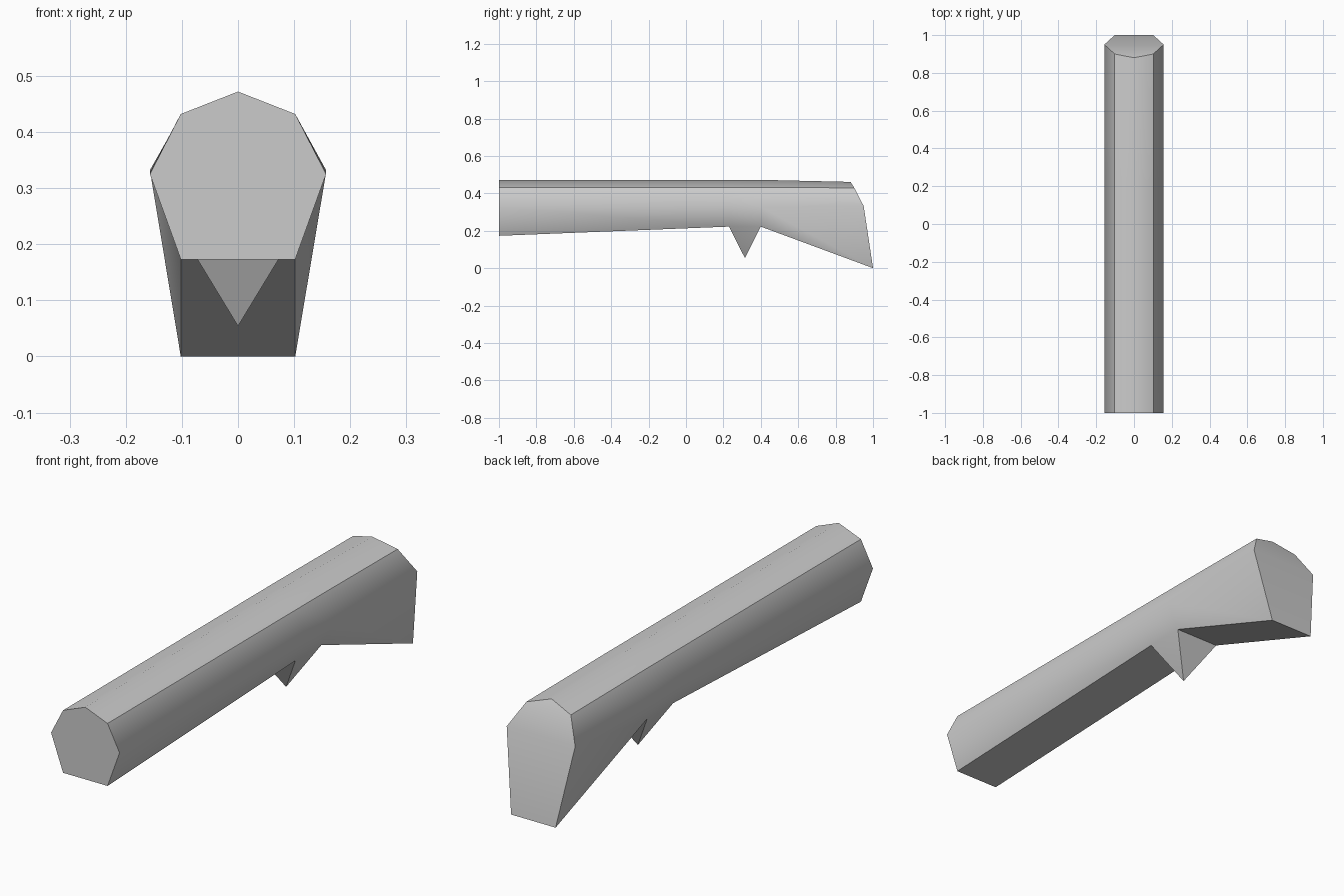
import bpy, bmesh

if "Cube" in bpy.data.objects:
    bpy.data.objects.remove(bpy.data.objects["Cube"])

# Stations: (y, z) of apex, shoulder, flank and bottom edge
stations = [
    ((-1.00, 0.472), (-1.00, 0.432), (-1.00, 0.325), (-1.00, 0.173)),
    ((0.23, 0.472), (0.23, 0.432), (0.23, 0.328), (0.23, 0.222)),
    ((0.40, 0.472), (0.40, 0.432), (0.40, 0.328), (0.40, 0.222)),
    ((0.88, 0.461), (0.90, 0.429), (0.95, 0.332), (1.00, 0.0)),
]
half_widths = (0, 0.102, 0.157, 0.102)

bm = bmesh.new()


def ring(points):
    """Seven-sided section, counted from the apex round the right side."""
    right = [bm.verts.new((w, y, z)) for w, (y, z) in zip(half_widths, points)]
    left = [bm.verts.new((-w, y, z)) for w, (y, z) in
            reversed(list(zip(half_widths, points))[1:])]
    return right + left


rings = [ring(p) for p in stations]

# Long body; the underside panel between the middle stations is left for the tooth
for s, (a, b) in enumerate(zip(rings, rings[1:])):
    for i in range(7):
        j = (i + 1) % 7
        if not (s == 1 and i == 3):
            bm.faces.new((a[i], a[j], b[j], b[i]))

# Pointed tooth underneath
tip = bm.verts.new((0, 0.315, 0.054))
a, b = rings[1], rings[2]
base = [a[3], a[4], b[4], b[3]]
for i in range(4):
    bm.faces.new((base[i], base[(i + 1) % 4], tip))

# End caps: flat front, faceted bent back
bm.faces.new(rings[0])
r = rings[3]
for idx in ((0, 1, 6), (1, 2, 5, 6), (2, 3, 4, 5)):
    bm.faces.new([r[i] for i in idx])
bmesh.ops.recalc_face_normals(bm, faces=bm.faces)

# Smooth flanks and crown, with crisp shoulders, bottom edges and rims
for f in bm.faces:
    f.smooth = True


def crease(v, w):
    e = bm.edges.get((v, w))
    if e:
        e.smooth = False


for s, (a, b) in enumerate(zip(rings, rings[1:])):
    for i in (1, 3, 4, 6):
        if not (s == 1 and i in (3, 4)):
            crease(a[i], b[i])
for section in (rings[0], rings[3]):
    for i in range(7):
        crease(section[i], section[(i + 1) % 7])
for section in rings[1:3]:
    crease(section[3], section[4])
for v in base:
    crease(v, tip)

mesh = bpy.data.meshes.new("handle_bar")
bm.to_mesh(mesh)
bm.free()
bpy.context.collection.objects.link(bpy.data.objects.new("handle_bar", mesh))
